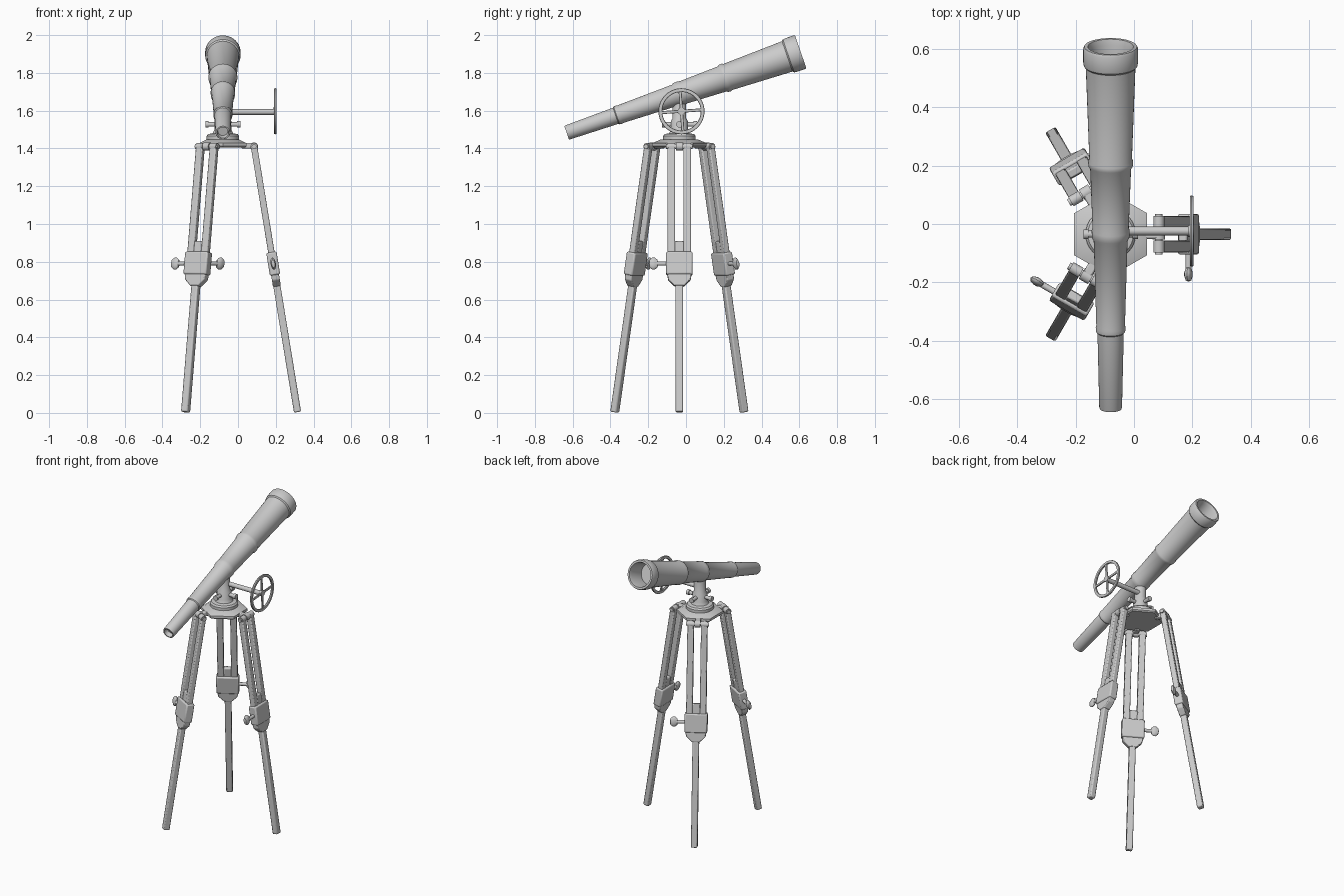
import bpy, bmesh, math
from mathutils import Matrix, Vector

cube = bpy.data.objects.get("Cube")
if cube:
    bpy.data.objects.remove(cube, do_unlink=True)

grey = bpy.data.materials.new("plain grey")
grey.use_nodes = True
colour = (0.6, 0.6, 0.6, 1)
grey.diffuse_color = colour
grey.node_tree.nodes["Principled BSDF"].inputs["Base Color"].default_value = colour

T = Matrix.Translation
R = Matrix.Rotation
AXIS = {"X": R(math.pi / 2, 4, "Y"), "Y": R(-math.pi / 2, 4, "X"), "Z": Matrix()}
parts = []


def finish(name, bm, frame, bevel=0):
    bmesh.ops.recalc_face_normals(bm, faces=bm.faces)
    bm.transform(frame)
    mesh = bpy.data.meshes.new(name)
    bm.to_mesh(mesh)
    bm.free()
    mesh.materials.append(grey)
    ob = bpy.data.objects.new(name, mesh)
    bpy.context.collection.objects.link(ob)
    if bevel:
        mod = ob.modifiers.new("soft edges", "BEVEL")
        mod.width, mod.segments = bevel, 2
    parts.append(ob)
    return ob


def box(name, size, loc, frame=Matrix(), bevel=0.006):
    bm = bmesh.new()
    bmesh.ops.create_cube(bm, size=1)
    return finish(name, bm, frame @ T(loc) @ Matrix.Diagonal((*size, 1)), bevel)


def lathe(name, profile, frame=Matrix(), sides=32):
    """Spin (radius, height) points about the local z axis."""
    bm = bmesh.new()
    verts = [bm.verts.new((r, 0, z)) for r, z in profile]
    edges = [bm.edges.new(pair) for pair in zip(verts, verts[1:])]
    bmesh.ops.spin(bm, geom=verts + edges, axis=(0, 0, 1), cent=(0, 0, 0),
                   angle=math.tau, steps=sides)
    bmesh.ops.remove_doubles(bm, verts=bm.verts, dist=0.0001)
    return finish(name, bm, frame)


def rod(name, radius, start, end, axis, loc, frame=Matrix(), sides=16):
    profile = [(0, start), (radius, start), (radius, end), (0, end)]
    return lathe(name, profile, frame @ T(loc) @ AXIS[axis], sides)


def plate(name, half_outline, depth, frame, bevel):
    """Extrude a mirrored (y, z) outline along local x."""
    outline = half_outline + [(-y, z) for y, z in reversed(half_outline)]
    bm = bmesh.new()
    face = bm.faces.new([bm.verts.new((-depth / 2, y, z)) for y, z in outline])
    new = bmesh.ops.extrude_face_region(bm, geom=[face])["geom"]
    bmesh.ops.translate(bm, vec=(depth, 0, 0),
                        verts=[v for v in new if isinstance(v, bmesh.types.BMVert)])
    return finish(name, bm, frame, bevel)


centre = T((-0.08, -0.035, 0))

# Three identical legs around the head
for number, angle in enumerate((0, 120, 240), 1):
    spoke = centre @ R(math.radians(angle), 4, "Z")
    leg = spoke @ T((0.165, 0, 1.41)) @ R(math.radians(-9.3), 4, "Y")
    tag = f"leg_{number}_"
    box(tag + "bracket", (0.075, 0.032, 0.03), (0.135, 0, 1.415), spoke)
    rod(tag + "bracket_knuckle", 0.022, -0.018, 0.018, "Y", (0, 0, 0), leg)
    rod(tag + "hinge_pin", 0.013, -0.07, 0.07, "Y", (0, 0, 0), leg)
    for side in (-1, 1):
        box(tag + "rail", (0.034, 0.04, 0.69), (0, side * 0.042, -0.345), leg)
        rod(tag + "rail_knuckle", 0.019, -0.02, 0.02, "Y", (0, side * 0.042, 0), leg)
    box(tag + "rail_spacer", (0.03, 0.05, 0.12), (0, 0, -0.567), leg)
    plate(tag + "clamp", [(0.07, -0.567), (0.07, -0.689)], 0.055, leg, 0.008)
    plate(tag + "clamp_taper", [(0.066, -0.67), (0.06, -0.715), (0.024, -0.75)],
          0.042, leg, 0.005)
    box(tag + "lower_leg", (0.038, 0.04, 0.745), (0, 0, -1.052), leg, 0.007)
    # Wing knob on the clamp side
    rod(tag + "knob_stem", 0.011, -0.135, -0.06, "Y", (0, 0, -0.628), leg, 12)
    knob = leg @ T((0, -0.137, -0.628)) @ Matrix.Diagonal((0.55, 1, 1.3, 1)) @ AXIS["Y"]
    lathe(tag + "knob", [(0, -0.026), (0.016, -0.021), (0.025, -0.006), (0.025, 0.006),
                         (0.016, 0.021), (0, 0.026)], knob, 16)

# Hexagonal head with a round turntable
hexagon = centre @ R(math.radians(30), 4, "Z")
lathe("head_plate", [(0, 1.405), (0.135, 1.405), (0.144, 1.412), (0.144, 1.428),
                     (0.1, 1.447), (0, 1.447)], hexagon, 6)
lathe("turntable", [(0, 1.44), (0.086, 1.44), (0.086, 1.466), (0.078, 1.476),
                    (0.055, 1.48), (0.045, 1.5), (0.045, 1.545), (0.036, 1.56),
                    (0.036, 1.66), (0, 1.66)], centre)
for step in range(4):
    turn = centre @ R(step * math.pi / 2, 4, "Z")
    rod("turntable_bolt", 0.012, 0.03, 0.085, "X", (0, 0, 1.527), turn, 12)
    rod("turntable_bolt_head", 0.017, 0.075, 0.093, "X", (0, 0, 1.527), turn, 12)

# Telescope tube, spun along its tilted axis from eyepiece to objective
eyepiece = Vector((-0.08, -0.632, 1.483))
objective = Vector((-0.08, 0.607, 1.912))
along = objective - eyepiece
length = along.length
tube = T(eyepiece) @ along.to_track_quat("Z", "Y").to_matrix().to_4x4()
lathe("telescope_tube", [
    (0, 0.03), (0.026, 0.03), (0.03, 0), (0.037, 0), (0.039, 0.006), (0.045, 0.275),
    (0.05, 0.28), (0.051, 0.295), (0.049, 0.302), (0.058, 0.61),
    (0.064, 0.62), (0.065, 0.645), (0.062, 0.655), (0.07, 0.87),
    (0.076, 0.88), (0.077, 0.895), (0.073, 0.905), (0.085, length - 0.075),
    (0.092, length - 0.068), (0.094, length - 0.055), (0.094, length - 0.008),
    (0.09, length), (0.078, length), (0.072, length - 0.02), (0.068, length - 0.12),
    (0, length - 0.12)], tube, 40)

# Hand wheel on its side shaft
hub = T((0.197, -0.024, 1.597))
rod("wheel_shaft", 0.015, -0.27, 0, "X", (0, 0, -0.004), hub)
rod("wheel_hub", 0.02, -0.012, 0.008, "X", (0, 0, 0), hub)
lathe("wheel_rim", [(0.104, -0.006), (0.12, -0.006), (0.122, 0), (0.12, 0.006),
                    (0.104, 0.006), (0.102, 0), (0.104, -0.006)], hub @ AXIS["X"], 40)
for turn in (0, 90):
    box("wheel_spoke", (0.009, 0.016, 0.215), (0, 0, 0),
        hub @ R(math.radians(turn + 4), 4, "X"), 0.003)

# Smooth shading that keeps the hard edges
bpy.ops.object.select_all(action="DESELECT")
for ob in parts:
    ob.select_set(True)
bpy.context.view_layer.objects.active = parts[0]
bpy.ops.object.shade_smooth_by_angle(angle=math.radians(35))
